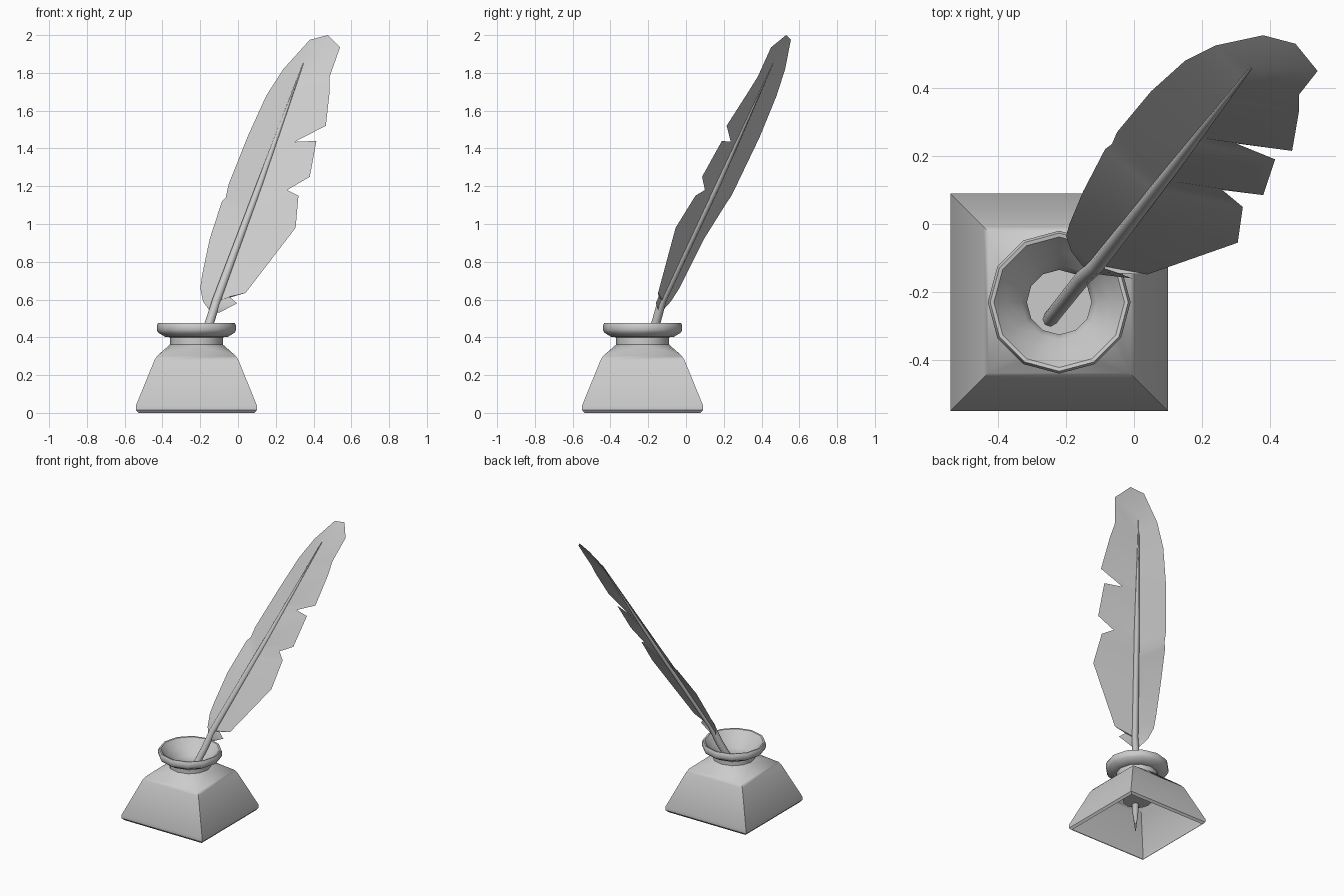
import bpy, bmesh, math
from mathutils import Vector

if "Cube" in bpy.data.objects:
    bpy.data.objects.remove(bpy.data.objects["Cube"])

CX, CY = -0.22, -0.23      # inkwell axis


def finish(name, bm, smooth=40, recalc=True):
    bmesh.ops.remove_doubles(bm, verts=bm.verts, dist=1e-5)
    if recalc:
        bmesh.ops.recalc_face_normals(bm, faces=bm.faces)
    me = bpy.data.meshes.new(name)
    bm.to_mesh(me)
    bm.free()
    ob = bpy.data.objects.new(name, me)
    bpy.context.collection.objects.link(ob)
    bpy.ops.object.select_all(action='DESELECT')
    bpy.context.view_layer.objects.active = ob
    ob.select_set(True)
    bpy.ops.object.shade_smooth_by_angle(angle=math.radians(smooth))
    return ob


def ring(bm, r, z, n, start=0.0):
    return [bm.verts.new((CX + r * math.cos(start + math.tau * i / n),
                          CY + r * math.sin(start + math.tau * i / n), z)) for i in range(n)]


def bridge(bm, a, b):
    n = len(a)
    for i in range(n):
        bm.faces.new((a[i], a[(i + 1) % n], b[(i + 1) % n], b[i]))


# Inkwell: square open-bottomed body blending into a round neck, lip and well
bm = bmesh.new()
squares = [ring(bm, h * math.sqrt(2), z, 4, math.pi / 4)
           for h, z in [(0.307, 0), (0.32, 0.015), (0.32, 0.04), (0.222, 0.28), (0.208, 0.302)]]
for a, b in zip(squares, squares[1:]):
    bridge(bm, a, b)
profile = [(0.14, 0.362), (0.14, 0.40), (0.165, 0.402), (0.203, 0.425), (0.21, 0.44),
           (0.21, 0.462), (0.203, 0.476), (0.192, 0.474), (0.15, 0.42), (0.11, 0.375),
           (0.095, 0.345), (0.095, 0.20)]
rounds = [ring(bm, r, z, 12) for r, z in profile]
for a, b in zip(rounds, rounds[1:]):
    bridge(bm, a, b)
bm.faces.new(rounds[-1])
top, neck = squares[-1], rounds[0]
for c in range(4):
    for k in range(3):
        bm.faces.new((top[c], neck[(3 * c + k + 1) % 12], neck[3 * c + k]))
    bm.faces.new((top[c], top[(c + 1) % 4], neck[(3 * c + 3) % 12]))
finish("inkwell", bm)

# Quill shaft: tapered eight-sided tube with a pointed nib
path = [((-0.29, -0.33, 0.04), 0.002), ((-0.255, -0.29, 0.17), 0.022),
        ((-0.15, -0.158, 0.48), 0.024), ((-0.112, -0.125, 0.60), 0.023),
        ((0.112, 0.162, 1.20), 0.018), ((0.345, 0.46, 1.85), 0.003)]
bm = bmesh.new()
pts = [Vector(p) for p, r in path]
rings = []
for i, (p, r) in enumerate(path):
    d = (pts[min(i + 1, len(pts) - 1)] - pts[max(i - 1, 0)]).normalized()
    u = d.cross(Vector((0, 1, 0))).normalized()
    v = d.cross(u)
    rings.append([bm.verts.new(pts[i] + r * (u * math.cos(a) + v * math.sin(a)))
                  for a in [math.tau * k / 8 for k in range(8)]])
for a, b in zip(rings, rings[1:]):
    bridge(bm, a, b)
bm.faces.new(rings[0])
bm.faces.new(rings[-1])
finish("quill_shaft", bm, 50)

# Feather vane: outline points swept back to their roots on the shaft
left = [(-0.15, -0.125, 0.54), (-0.185, -0.08, 0.59), (-0.2, -0.035, 0.66), (-0.19, 0.0, 0.73),
        (-0.15, 0.095, 0.92), (-0.085, 0.22, 1.12), (-0.065, 0.235, 1.14), (-0.05, 0.27, 1.21),
        (0.05, 0.39, 1.46), (0.15, 0.48, 1.68), (0.24, 0.525, 1.82), (0.38, 0.555, 1.975),
        (0.475, 0.53, 2.0)]
right = [(-0.1, -0.14, 0.53), (-0.005, -0.16, 0.58), (-0.045, -0.145, 0.615), (0.04, -0.148, 0.635),
         (0.305, -0.055, 0.98), (0.32, 0.05, 1.15), (0.26, 0.10, 1.18), (0.38, 0.085, 1.25),
         (0.415, 0.19, 1.44), (0.30, 0.237, 1.435), (0.465, 0.215, 1.52), (0.485, 0.33, 1.70),
         (0.485, 0.38, 1.78), (0.54, 0.45, 1.935), (0.475, 0.53, 2.0)]
root, tip = Vector((-0.132, -0.145, 0.54)), pts[-1]
length = (tip - root).length
axis = (tip - root) / length
bm = bmesh.new()
for side, flip in ((left, False), (right, True)):
    t_prev, prev = 0.0, None
    for p in map(Vector, side):
        along = (p - root).dot(axis)
        away = (p - root - axis * along).length
        t_prev = max(t_prev, min(along - 0.5 * away, length), 0.0)
        pair = (bm.verts.new(p), t_prev, bm.verts.new(root + axis * t_prev))
        if prev:
            quad = [prev[0], pair[0]] + ([pair[2]] if t_prev > prev[1] + 1e-4 else []) + [prev[2]]
            bm.faces.new(quad[::-1] if flip else quad)
        prev = pair
finish("feather_vane", bm, 40, recalc=False)
